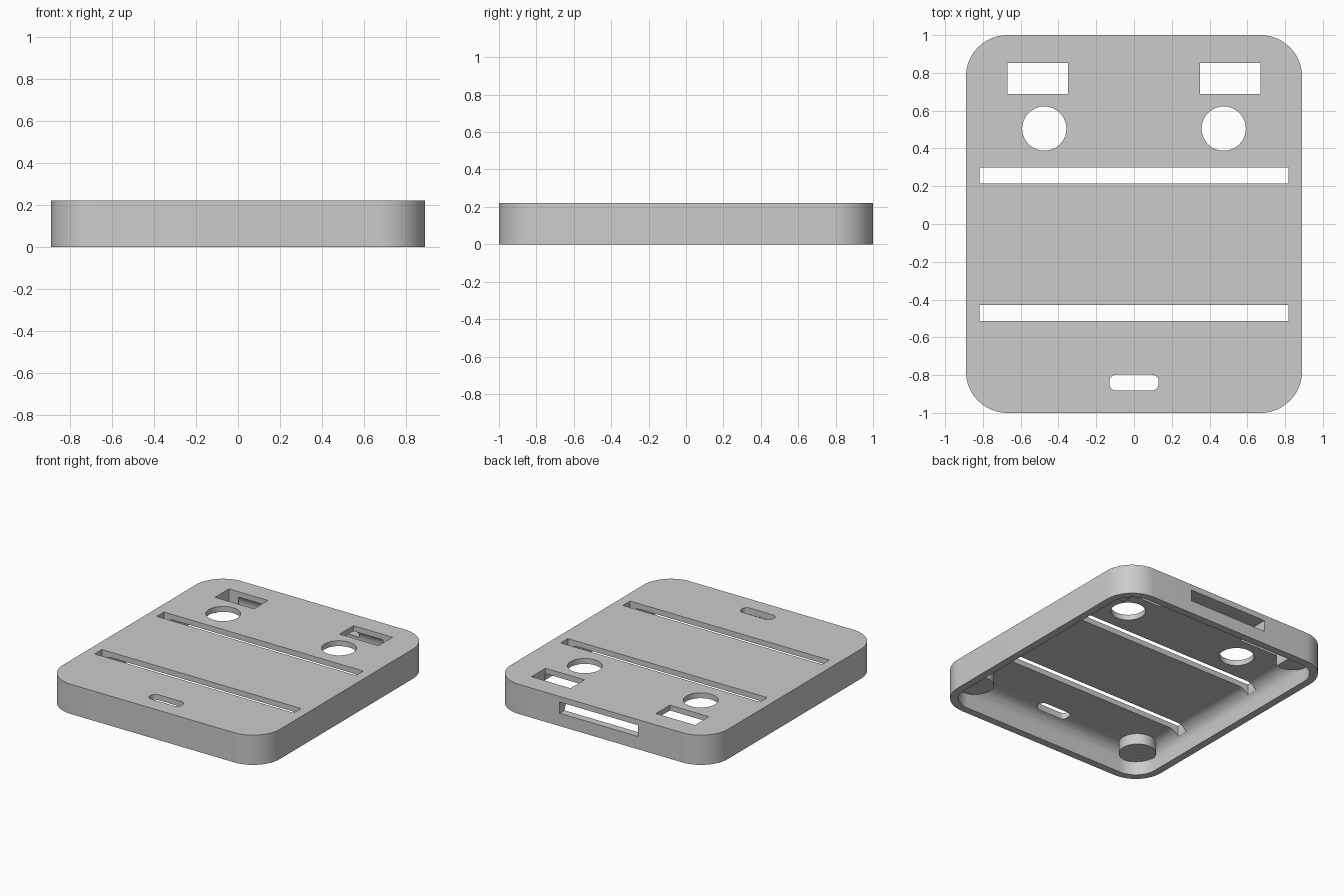
import bpy, bmesh, math

if "Cube" in bpy.data.objects:
    bpy.data.objects.remove(bpy.data.objects["Cube"], do_unlink=True)

HALF_X, HALF_Y, HEIGHT, RADIUS = 0.89, 1.0, 0.22, 0.22
WALL, CEILING, FILLET = 0.055, 0.18, 0.1

grey = bpy.data.materials.new("plain grey")
grey.use_nodes = True
grey.diffuse_color = (0.6, 0.6, 0.6, 1)
grey.node_tree.nodes["Principled BSDF"].inputs["Base Color"].default_value = (0.6, 0.6, 0.6, 1)


def outline(cx, cy, hx, hy, r, steps=16):
    """Rounded rectangle, counter-clockwise; r = 0 gives sharp corners."""
    if r == 0:
        return [(cx + sx * hx, cy + sy * hy) for sx, sy in ((1, 1), (-1, 1), (-1, -1), (1, -1))]
    pts = []
    for i, (sx, sy) in enumerate(((1, 1), (-1, 1), (-1, -1), (1, -1))):
        for k in range(steps + 1):
            a = (i + k / steps) * math.pi / 2
            pts.append((cx + sx * (hx - r) + r * math.cos(a),
                        cy + sy * (hy - r) + r * math.sin(a)))
    return pts


def loft(name, layers):
    """Solid through a stack of (outline, z) layers."""
    bm = bmesh.new()
    rings = [[bm.verts.new((x, y, z)) for x, y in pts] for pts, z in layers]
    for low, high in zip(rings, rings[1:]):
        n = len(low)
        for i in range(n):
            j = (i + 1) % n
            bm.faces.new((low[i], low[j], high[j], high[i]))
    bm.faces.new(rings[0][::-1])
    bm.faces.new(rings[-1])
    bmesh.ops.recalc_face_normals(bm, faces=bm.faces)
    mesh = bpy.data.meshes.new(name)
    bm.to_mesh(mesh)
    bm.free()
    obj = bpy.data.objects.new(name, mesh)
    bpy.context.collection.objects.link(obj)
    mesh.materials.append(grey)
    return obj


def prism(name, pts, z0, z1):
    return loft(name, [(pts, z0), (pts, z1)])


def circle(cx, cy, r, n=48):
    return [(cx + r * math.cos(2 * math.pi * i / n), cy + r * math.sin(2 * math.pi * i / n))
            for i in range(n)]


def combine(target, tool, operation):
    """Apply a boolean and discard the tool."""
    mod = target.modifiers.new("combine", 'BOOLEAN')
    mod.operation, mod.object, mod.solver = operation, tool, 'EXACT'
    bpy.context.view_layer.objects.active = target
    bpy.ops.object.modifier_apply(modifier=mod.name)
    bpy.data.objects.remove(tool, do_unlink=True)


# Outer body
cover = prism("cover", outline(0, 0, HALF_X, HALF_Y, RADIUS), 0, HEIGHT)

# Hollow underside, with a rounded transition from wall to ceiling
hx, hy, r = HALF_X - WALL, HALF_Y - WALL, RADIUS - WALL
layers = [(outline(0, 0, hx, hy, r), -0.1)]
for k in range(9):
    a = k / 8 * math.pi / 2
    inset = FILLET * (1 - math.cos(a))
    layers.append((outline(0, 0, hx - inset, hy - inset, r - inset),
                   CEILING - FILLET + FILLET * math.sin(a)))
combine(cover, loft("cavity", layers), 'DIFFERENCE')

# Corner screw posts with pilot holes
for sx in (-1, 1):
    for sy in (-1, 1):
        combine(cover, prism("post", circle(sx * 0.71, sy * 0.81, 0.125), 0.1, 0.2), 'UNION')
        combine(cover, prism("pilot", circle(sx * 0.71, sy * 0.81, 0.01, 12), 0.05, 0.17), 'DIFFERENCE')

# Openings through the top: rectangles, round holes, strap slots, cable slot
cuts = [outline(0, 0.2575, 0.817, 0.0425, 0), outline(0, -0.47, 0.817, 0.0425, 0),
        outline(0, -0.84, 0.13, 0.042, 0.035, 6)]
for s in (-1, 1):
    cuts += [outline(s * 0.51, 0.77, 0.16, 0.082, 0), circle(s * 0.475, 0.505, 0.117)]
for pts in cuts:
    combine(cover, prism("opening", pts, 0.02, 0.3), 'DIFFERENCE')

# Window in the back wall
combine(cover, prism("window", outline(0.015, 0.97, 0.32, 0.12, 0), 0.095, 0.178), 'DIFFERENCE')

# Smooth curved walls, keep edges crisp
bpy.ops.object.select_all(action='DESELECT')
cover.select_set(True)
bpy.context.view_layer.objects.active = cover
bpy.ops.object.shade_smooth_by_angle(angle=math.radians(30))
